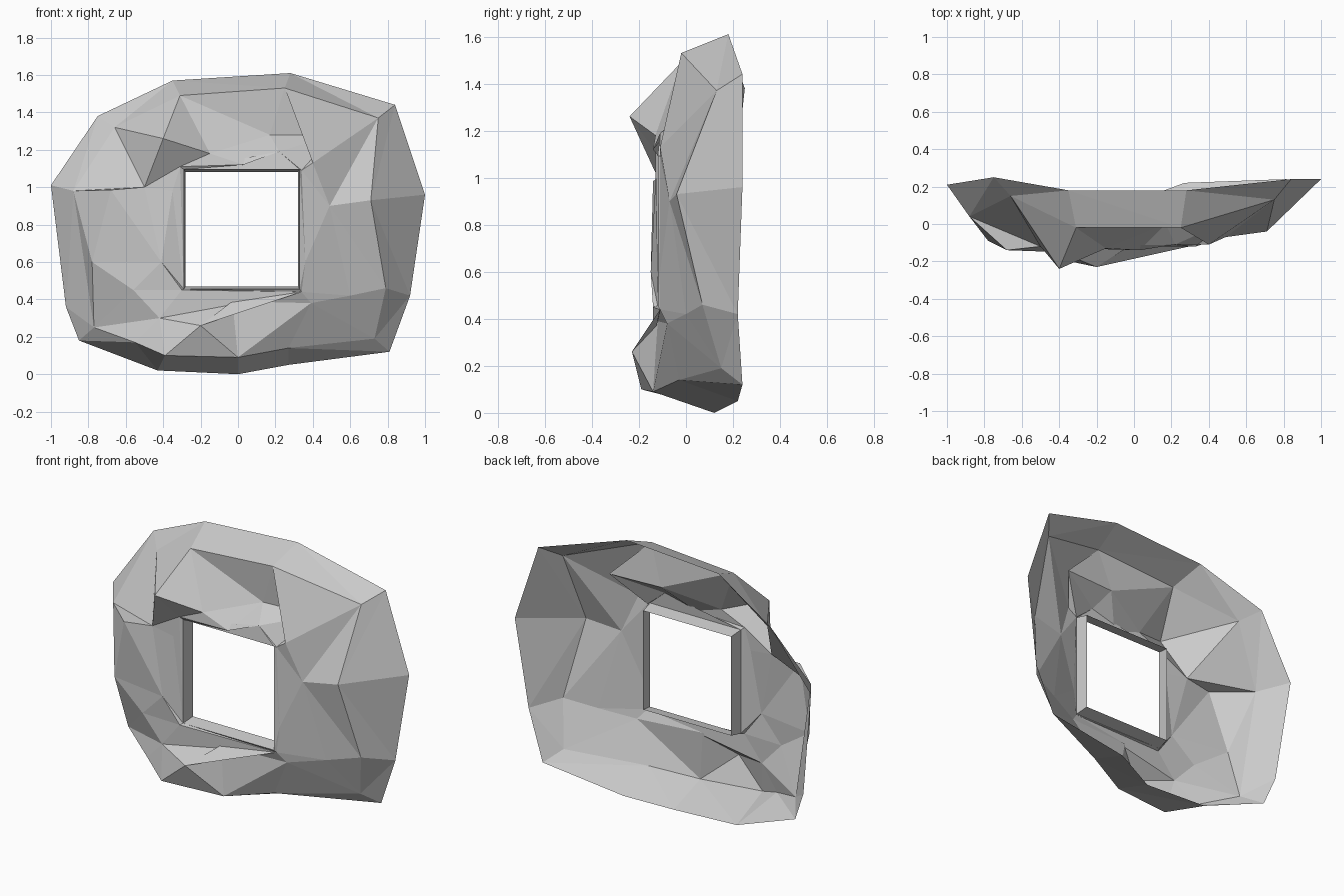
import bpy, bmesh, math

if "Cube" in bpy.data.objects:
    bpy.data.objects.remove(bpy.data.objects["Cube"])

CX, CZ = 0.02, 0.78      # centre of the opening

# Faceted contours around the opening, clockwise from the left (x, z, depth y)
rim = [(-1, 1.01, .21), (-.75, 1.38, .25), (-.35, 1.57, .18), (.28, 1.61, .18),
       (.84, 1.44, .24), (1, .96, .24), (.92, .42, .22), (.81, .12, .24),
       (.27, .05, .22), (0, 0, .12), (-.43, .02, .12), (-.85, .18, .15), (-.92, .36, .17)]
crest = [(-.88, .98, .04), (-.66, 1.32, .15), (-.31, 1.49, -.02), (.25, 1.53, -.02),
         (.75, 1.37, .13), (.71, .93, -.04), (.79, .46, .07), (.73, .19, .15),
         (.27, .14, -.03), (0, .09, -.14), (-.39, .10, -.19), (-.55, .17, -.10), (-.77, .25, .03)]
face = [(-.68, .985, -.14), (-.5, 1, -.12), (-.40, 1.26, -.24), (-.15, 1.18, -.13),
        (.17, 1.28, 0), (.51, 1.28, .02), (.40, 1.13, -.11), (.49, .9, -.07),
        (.60, .42, 0), (.39, .38, -.08), (-.03, .39, -.12), (-.20, .26, -.23),
        (-.42, .30, -.14), (-.56, .45, -.13), (-.78, .6, -.09)]
lip = [(-.35, .98, -.13), (-.31, 1.11, -.13), (.03, 1.12, -.14), (.22, 1.19, -.11),
       (.34, 1.09, -.11), (.36, .6, -.11), (.34, .44, -.11), (-.30, .45, -.14), (-.41, .6, -.15)]


def rect(x0, x1, z0, z1, y):
    return [(x0, z1, y), (x1, z1, y), (x1, z0, y), (x0, z0, y)]


def turn(p):
    """Clockwise angle around the opening, from the left."""
    return (math.pi - math.atan2(p[1] - CZ, p[0] - CX)) % (2 * math.pi)


def add_ring(bm, pts):
    return [(turn(p), bm.verts.new((p[0], p[2], p[1]))) for p in sorted(pts, key=turn)]


def stitch(bm, a, b):
    """Join two rings of any point count with triangles, walking by angle."""
    i = j = 0
    na, nb = len(a), len(b)
    while i < na or j < nb:
        ta = a[i % na][0] + 2 * math.pi * (i // na) if i < na else 99
        tb = b[j % nb][0] + 2 * math.pi * (j // nb) if j < nb else 99
        if ta <= tb:
            bm.faces.new((a[i - 1][1], a[i][1], b[(j - 1) % nb][1]))
            i += 1
        else:
            bm.faces.new((a[(i - 1) % na][1], b[j][1], b[j - 1][1]))
            j += 1


def build(name, contours):
    bm = bmesh.new()
    rings = [add_ring(bm, c) for c in contours]
    for a, b in zip(rings, rings[1:]):
        stitch(bm, a, b)
    bmesh.ops.recalc_face_normals(bm, faces=bm.faces)
    # Make sure the shell faces the front
    if sum(f.normal.y * f.calc_area() for f in bm.faces) > 0:
        bmesh.ops.reverse_faces(bm, faces=bm.faces)
    mesh = bpy.data.meshes.new(name)
    bm.to_mesh(mesh)
    bm.free()
    bpy.context.collection.objects.link(bpy.data.objects.new(name, mesh))


# Rock shell, open at the back
build("rock_surround", [rim, crest, face, lip])

# Opening: narrow front border and its short reveal
build("window_reveal", [lip, rect(-.29, .33, .455, 1.095, -.12),
                        rect(-.28, .32, .47, 1.08, -.04)])
